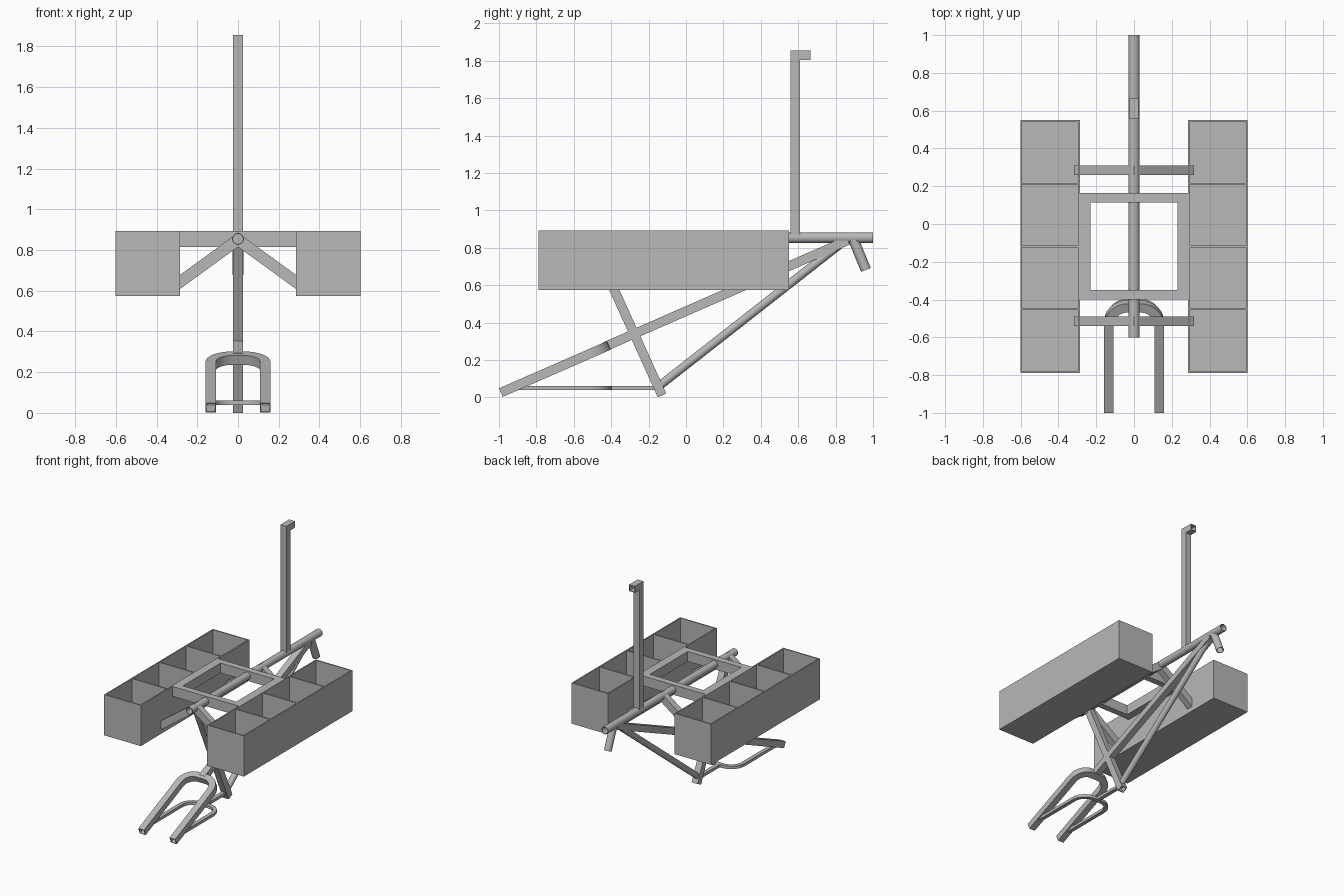
import bpy, bmesh, math
from mathutils import Vector, Matrix

if "Cube" in bpy.data.objects:
    bpy.data.objects.remove(bpy.data.objects["Cube"])

metal = bpy.data.materials.new("plain_grey")
metal.use_nodes = True
GREY = (0.48, 0.48, 0.48, 1)
metal.diffuse_color = GREY
metal.node_tree.nodes["Principled BSDF"].inputs["Base Color"].default_value = GREY


def finish(name, bm, smooth=False):
    bmesh.ops.recalc_face_normals(bm, faces=bm.faces)
    mesh = bpy.data.meshes.new(name)
    bm.to_mesh(mesh)
    bm.free()
    mesh.materials.append(metal)
    obj = bpy.data.objects.new(name, mesh)
    bpy.context.collection.objects.link(obj)
    if smooth:
        bpy.ops.object.select_all(action='DESELECT')
        obj.select_set(True)
        bpy.context.view_layer.objects.active = obj
        bpy.ops.object.shade_smooth_by_angle(angle=math.radians(35))
    return obj


def section(width, height, sides):
    """Cross-section as (in-plane, out-of-plane) offsets."""
    if sides == 4:
        return [(i * width / 2, j * height / 2) for i, j in ((1, 1), (-1, 1), (-1, -1), (1, -1))]
    turns = [2 * math.pi * k / sides for k in range(sides)]
    return [(math.cos(t) * width / 2, math.sin(t) * height / 2) for t in turns]


def tube(name, path, width, height=None, sides=4, normal=(1, 0, 0), wall=0.005):
    """Hollow tube with mitred corners along a path lying in one plane."""
    height = height or width
    path, n = [Vector(p) for p in path], Vector(normal).normalized()
    bm, rings = bmesh.new(), []
    outer = section(width, height, sides)
    inner = section(width - 2 * wall, height - 2 * wall, sides)
    for i, p in enumerate(path):
        before = (p - path[i - 1]).normalized() if i else None
        after = (path[i + 1] - p).normalized() if i + 1 < len(path) else None
        before, after = before or after, after or before
        t = (before + after).normalized()
        side = n.cross(t) / t.dot(after)
        rings.append([[bm.verts.new(p + side * a + n * b) for a, b in loop]
                      for loop in (outer, inner)])
    for k in range(sides):
        m = (k + 1) % sides
        for r, q in zip(rings, rings[1:]):
            for c in (0, 1):
                bm.faces.new((r[c][k], r[c][m], q[c][m], q[c][k]))
        for r in (rings[0], rings[-1]):
            bm.faces.new((r[0][k], r[0][m], r[1][m], r[1][k]))
    return finish(name, bm, sides > 4 or len(path) > 4)


def box(bm, x, y, z):
    """Add a block given its (min, max) along each axis."""
    spans = (x, y, z)
    centre = Vector([(a + b) / 2 for a, b in spans])
    size = [abs(b - a) for a, b in spans]
    bmesh.ops.create_cube(bm, size=1, matrix=Matrix.Translation(centre) @ Matrix.Diagonal((*size, 1)))


def u_path(start, direction, length, half, radius, steps=8):
    """U-shaped path: two legs joined by a bar with rounded corners."""
    start, d = Vector(start), Vector(direction).normalized()
    pts = [(half, 0)]
    for k in range(steps + 1):
        t = math.pi / 2 * k / steps
        pts.append((half - radius + radius * math.cos(t), length - radius + radius * math.sin(t)))
    pts += [(-x, s) for x, s in reversed(pts)]
    return [start + d * s + Vector((x, 0, 0)) for x, s in pts]


# Round main tubes
tube("top_tube", [(0, -0.6, 0.854), (0, 1, 0.854)], 0.058, sides=24)
tube("head_tube", [(0, 0.893, 0.85), (0, 0.962, 0.682)], 0.056, sides=24)
tube("down_tube", [(0, -0.145, 0.06), (0, 0.86, 0.847)], 0.046, sides=24)

# Square frame bars
tube("seat_tube", [(0, -0.51, 0.854), (0, -0.128, 0.011)], 0.05)
tube("long_brace", [(0, -0.435, 0.271), (0, 0.865, 0.84)], 0.05)
tube("mast", [(0, 0.584, 0.87), (0, 0.584, 1.83), (0, 0.665, 1.83)], 0.05)

# Front fork and the thin stay under it
rise = Vector((0, 1, 0.437)).normalized()
tube("fork", u_path((0, -0.99, 0.026), rise, 0.605, 0.134, 0.1), 0.05,
     normal=Vector((1, 0, 0)).cross(rise))
tube("lower_stay", u_path((0, -0.92, 0.05), (0, 1, 0), 0.51, 0.134, 0.1), 0.03, 0.022,
     normal=(0, 0, 1))
tube("stay_link", [(0, -0.415, 0.05), (0, -0.14, 0.05)], 0.022, 0.03)

# V-shaped box supports
for label, y in (("front", -0.515), ("rear", 0.285)):
    tube(label + "_box_support", [(-0.3, y, 0.632), (0, y, 0.85), (0.3, y, 0.632)],
         0.056, 0.05, normal=(0, 1, 0))

# Rectangular carrier frame
bm = bmesh.new()
HEIGHT = (0.815, 0.892)
for y in (-0.4, 0.115):
    box(bm, (-0.286, 0.286), (y, y + 0.05), HEIGHT)
for s in (-1, 1):
    box(bm, (s * 0.23, s * 0.286), (-0.35, 0.115), HEIGHT)
finish("carrier_frame", bm)

# Open cargo boxes with four bays each
W, BACK, FRONT, PITCH = 0.01, 0.55, -0.788, 0.332
for label, s in (("left", 1), ("right", -1)):
    bm = bmesh.new()
    x_in, x_out = s * 0.286, s * 0.602
    box(bm, (x_in, x_out), (FRONT, BACK), (0.575, 0.575 + W))
    for k in range(5):
        y = FRONT + k * PITCH
        box(bm, (x_in, x_out), (y, y + W), (0.575 + W, 0.892))
        if k < 4:
            for x in (x_in, x_out - s * W):
                box(bm, (x, x + s * W), (y + W, y + PITCH), (0.575 + W, 0.892))
    finish(label + "_cargo_box", bm)
